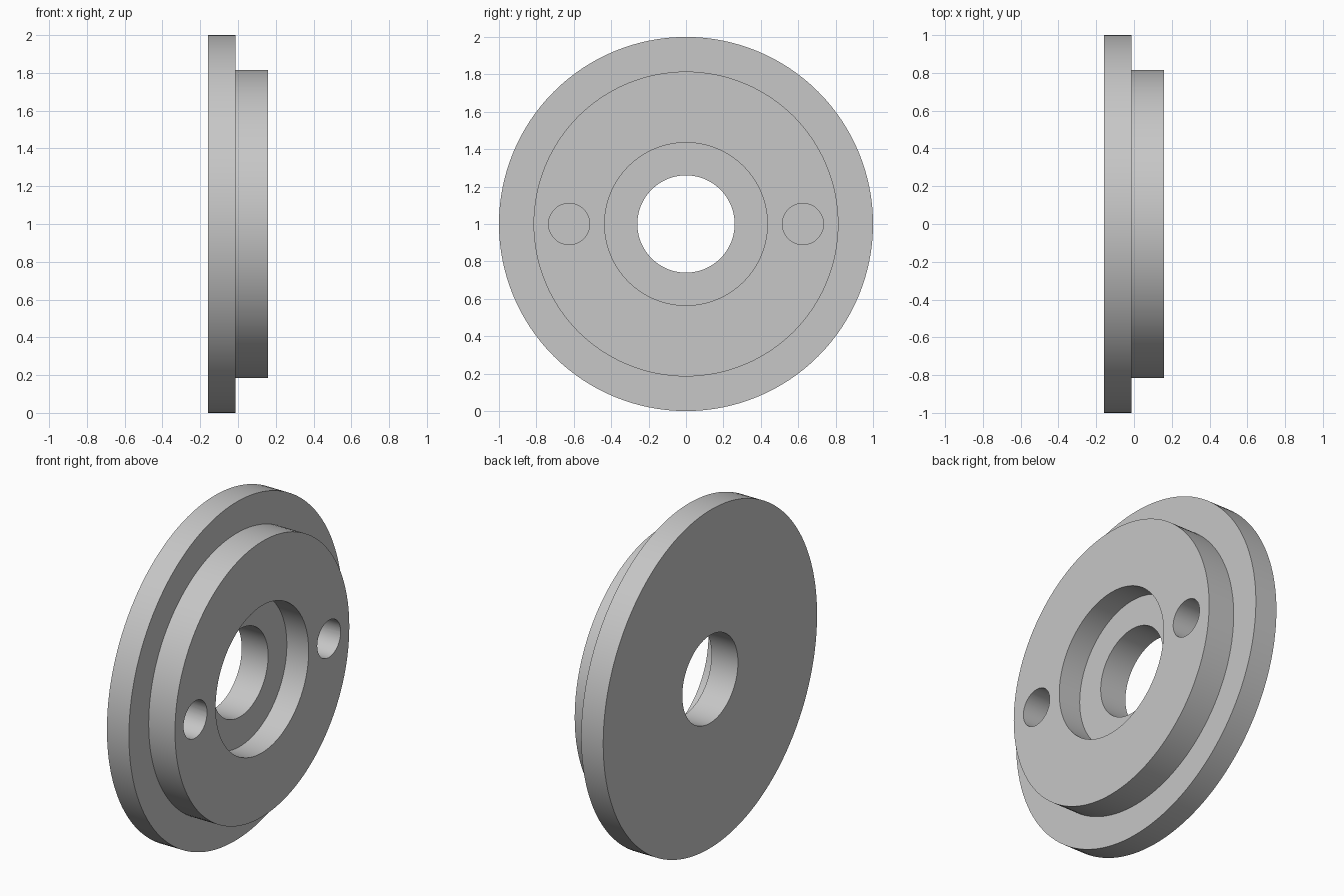
import bpy, bmesh, math
from mathutils import Matrix, Vector

if "Cube" in bpy.data.objects:
    bpy.data.objects.remove(bpy.data.objects["Cube"], do_unlink=True)

# Dimensions: positions along the axis (x) and radii
BACK, STEP, FRONT, FLOOR = -0.158, -0.014, 0.158, 0.015
FLANGE_R, HUB_R, RECESS_R, BORE_R = 1.0, 0.815, 0.435, 0.26
PIN_R, PIN_OFFSET, PIN_DEPTH = 0.11, 0.625, 0.172
CENTRE = Vector((0, 0, 1))

grey = bpy.data.materials.new("plain grey")
grey.use_nodes = True
grey.diffuse_color = (0.57, 0.57, 0.57, 1)
grey.node_tree.nodes["Principled BSDF"].inputs["Base Color"].default_value = grey.diffuse_color


def add_object(name, bm):
    bmesh.ops.recalc_face_normals(bm, faces=bm.faces)
    mesh = bpy.data.meshes.new(name)
    bm.to_mesh(mesh)
    bm.free()
    mesh.materials.append(grey)
    obj = bpy.data.objects.new(name, mesh)
    bpy.context.collection.objects.link(obj)
    return obj


# Stepped disc with a centre bore and a counterbored recess, turned about x
profile = [(BACK, BORE_R), (BACK, FLANGE_R), (STEP, FLANGE_R), (STEP, HUB_R),
           (FRONT, HUB_R), (FRONT, RECESS_R), (FLOOR, RECESS_R), (FLOOR, BORE_R)]
bm = bmesh.new()
verts = [bm.verts.new((x, 0, 1 + r)) for x, r in profile]
edges = [bm.edges.new((v, verts[(i + 1) % len(verts)])) for i, v in enumerate(verts)]
bmesh.ops.spin(bm, geom=verts + edges, cent=CENTRE, axis=(1, 0, 0),
               angle=math.tau, steps=128, use_merge=True)
bmesh.ops.remove_doubles(bm, verts=bm.verts, dist=0.0001)
disc = add_object("flanged_disc", bm)

# Two blind pin holes in the hub face
bpy.context.view_layer.objects.active = disc
for side, label in ((-1, "right"), (1, "left")):
    bm = bmesh.new()
    place = (Matrix.Translation((FRONT, side * PIN_OFFSET, CENTRE.z))
             @ Matrix.Rotation(math.pi / 2, 4, "Y"))
    bmesh.ops.create_cone(bm, cap_ends=True, segments=48, radius1=PIN_R,
                          radius2=PIN_R, depth=2 * PIN_DEPTH, matrix=place)
    cutter = add_object("pin_hole_cutter_" + label, bm)
    cutter.hide_render = True
    cut = disc.modifiers.new("pin_hole_" + label, "BOOLEAN")
    cut.operation, cut.solver, cut.object = "DIFFERENCE", "EXACT", cutter
    bpy.ops.object.modifier_apply(modifier=cut.name)
    bpy.data.objects.remove(cutter, do_unlink=True)

# Smooth round walls, crisp rims
bpy.ops.object.select_all(action="DESELECT")
disc.select_set(True)
bpy.ops.object.shade_smooth_by_angle(angle=math.radians(30))
